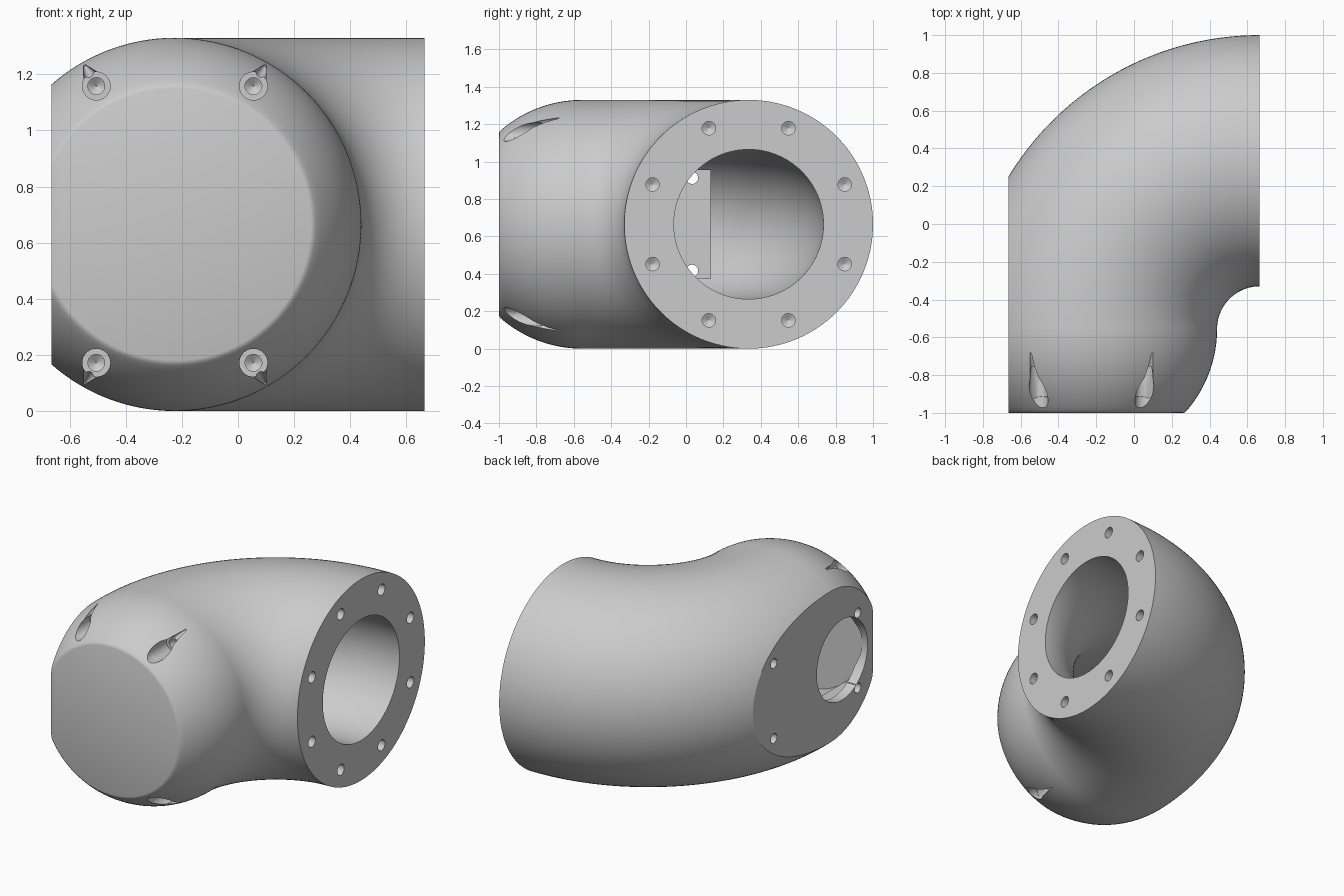
import bpy
import bmesh
from math import sin, cos, pi, sqrt, radians
from mathutils import Vector

cube = bpy.data.objects.get("Cube")
if cube:
    bpy.data.objects.remove(cube, do_unlink=True)

# Main dimensions
TUBE = 0.665                              # outer radius
BORE = 0.40                               # inner radius
BEND = 0.89                               # radius of the elbow centreline
MID = 0.665                               # height of the centreline
PIVOT = Vector((0.665, -0.555, MID))
JOINT = PIVOT - Vector((BEND, 0, 0))      # where cap meets elbow
FLAT_X = -0.665                           # flat mounting side
X, Y, Z = Vector((1, 0, 0)), Vector((0, 1, 0)), Vector((0, 0, 1))

metal = bpy.data.materials.new("grey metal")
metal.use_nodes = True
grey = (0.6, 0.6, 0.6, 1)
metal.diffuse_color = grey
metal.node_tree.nodes["Principled BSDF"].inputs["Base Color"].default_value = grey


def finish(name, bm):
    bmesh.ops.recalc_face_normals(bm, faces=bm.faces)
    mesh = bpy.data.meshes.new(name)
    bm.to_mesh(mesh)
    bm.free()
    mesh.materials.append(metal)
    obj = bpy.data.objects.new(name, mesh)
    bpy.context.collection.objects.link(obj)
    return obj


def loft(name, rings, sides):
    """Closed solid through circles given as (centre, u axis, v axis, radius)."""
    bm = bmesh.new()
    loops = []
    for centre, u, v, r in rings:
        angles = [2 * pi * i / sides for i in range(sides)]
        loops.append([bm.verts.new(centre + r * (cos(a) * u + sin(a) * v)) for a in angles])
    for a, b in zip(loops, loops[1:]):
        for i in range(sides):
            j = (i + 1) % sides
            bm.faces.new((a[i], a[j], b[j], b[i]))
    bm.faces.new(loops[0])
    bm.faces.new(loops[-1])
    return finish(name, bm)


def box(name, low, high):
    bm = bmesh.new()
    bmesh.ops.create_cube(bm, size=1)
    low, high = Vector(low), Vector(high)
    for v in bm.verts:
        v.co = Vector([(low[i] + high[i]) / 2 + v.co[i] * (high[i] - low[i]) for i in range(3)])
    return finish(name, bm)


def drill(name, start, end, r, r_end=None, tip=0.0, sides=32):
    """Round cutter from start to end, with an optional conical tip."""
    axis = (end - start).normalized()
    u = axis.orthogonal().normalized()
    v = axis.cross(u)
    rings = [(start, u, v, r), (end, u, v, r if r_end is None else r_end)]
    if tip:
        rings.append((end + axis * tip, u, v, 0.002))
    return loft(name, rings, sides)


def bend_rings(r, steps):
    rings = []
    for i in range(steps + 1):
        t = pi / 2 * i / steps
        u = Vector((-sin(t), cos(t), 0))
        rings.append((PIVOT + BEND * u, u, Z, r))
    return rings


def cut(obj, cutters):
    bpy.ops.object.select_all(action='DESELECT')
    bpy.context.view_layer.objects.active = obj
    obj.select_set(True)
    for c in cutters:
        mod = obj.modifiers.new(c.name, 'BOOLEAN')
        mod.operation = 'DIFFERENCE'
        mod.solver = 'EXACT'
        mod.object = c
        bpy.ops.object.modifier_apply(modifier=mod.name)
    bpy.ops.object.shade_smooth_by_angle(angle=radians(25))


# Outer solids: bent tube and spherical cap with a softened rim
elbow = loft("elbow_body", bend_rings(TUBE, 64), 128)
cap_rings = []
for i in range(21):
    d = 0.435 * i / 20
    cap_rings.append((JOINT - Y * d, -X, Z, sqrt(TUBE ** 2 - d ** 2)))
cap_rings.append((JOINT - Y * 0.442, -X, Z, 0.494))
cap_rings.append((JOINT - Y * 0.445, -X, Z, 0.485))
cap = loft("end_cap", cap_rings, 128)

# Cutters shared by both parts: flat side, bore, inner pocket, side opening
flat_cut = box("flat_cutter", (FLAT_X - 1, -2, -1), (FLAT_X, 2, 2))
bore_rings = bend_rings(BORE, 48)
bore_rings.insert(0, (PIVOT + BEND * Y + X * 0.05, Y, Z, BORE))
bore_rings.append((JOINT - Y * 0.395, -X, Z, BORE))
bore_cut = loft("bore_cutter", bore_rings, 96)
pocket_cut = box("pocket_cutter", (-0.6, -0.94, MID - 0.29), (-0.25, 0.13, MID + 0.29))
opening = Vector((FLAT_X, -0.68, MID))
opening_cut = drill("opening_cutter", opening - X * 0.1, opening + X * 0.3, 0.265, sides=64)
shared = [flat_cut, bore_cut, pocket_cut, opening_cut]

# Mounting holes through the flat side
elbow_cuts, cap_cuts = [], []
for side in (-1, 1):
    for y, group in ((0.033, elbow_cuts), (-0.843, cap_cuts)):
        p = Vector((FLAT_X, y, MID + side * 0.248))
        group.append(drill("side_hole_cutter", p - X * 0.1, p + X * 0.2, 0.032))

# Ring of eight blind holes in the flange
flange = PIVOT + BEND * Y
for i in range(8):
    a = pi / 8 + i * pi / 4
    p = flange + 0.556 * (cos(a) * Y + sin(a) * Z)
    elbow_cuts.append(drill("flange_hole_cutter", p + X * 0.05, p - X * 0.1, 0.036, tip=0.02))

# Four counterbored screw seats in the cap, each with a tapered run-out
for sx in (-1, 1):
    for sz in (-1, 1):
        out = Vector((sx * 0.28, 0, sz * 0.493))
        p = JOINT + out
        out.normalize()
        cap_cuts.append(drill("seat_cutter", p - Y * 0.55, p - Y * 0.2, 0.05))
        cap_cuts.append(drill("screw_hole_cutter", p - Y * 0.3, p - Y * 0.14, 0.03, tip=0.02))
        cap_cuts.append(drill("runout_cutter", JOINT + out * 0.56 - Y * 0.375,
                              JOINT + out * 0.652 - Y * 0.125, 0.048, 0.004))

cut(elbow, shared + elbow_cuts)
cut(cap, shared + cap_cuts)

# Remove the used cutters
for c in shared + elbow_cuts + cap_cuts:
    bpy.data.objects.remove(c, do_unlink=True)
